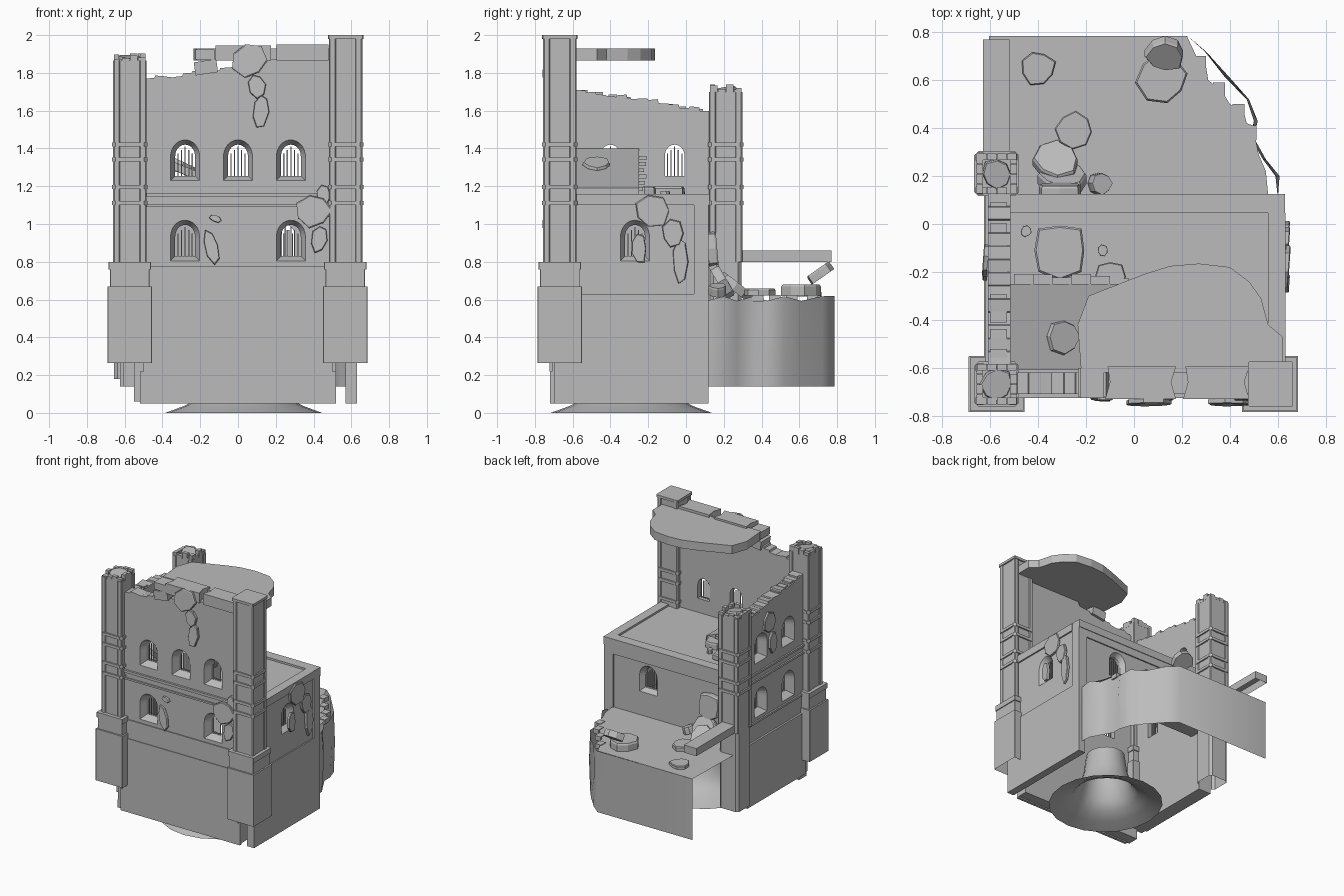
import bpy, bmesh, math, random
from mathutils import Matrix, Vector, Euler

if "Cube" in bpy.data.objects:
    bpy.data.objects.remove(bpy.data.objects["Cube"])

random.seed(4)
stone = bpy.data.materials.new("grey_stone")
stone.diffuse_color = (0.5, 0.5, 0.5, 1)
stone.use_nodes = True
stone.node_tree.nodes["Principled BSDF"].inputs["Base Color"].default_value = stone.diffuse_color


def finish(name, bm, normals=True):
    if normals:
        bmesh.ops.recalc_face_normals(bm, faces=bm.faces)
    me = bpy.data.meshes.new(name)
    bm.to_mesh(me)
    bm.free()
    me.materials.append(stone)
    ob = bpy.data.objects.new(name, me)
    bpy.context.collection.objects.link(ob)
    return ob


def to_axis(axis, u, v, w):
    return {'x': (w, u, v), 'y': (u, w, v), 'z': (u, v, w)}[axis]


def loft(name, rings, caps=(True, True)):
    """Skin a stack of equal-length point loops."""
    bm = bmesh.new()
    vs = [[bm.verts.new(p) for p in r] for r in rings]
    n = len(rings[0])
    for a, b in zip(vs, vs[1:]):
        for i in range(n):
            bm.faces.new((a[i], a[(i + 1) % n], b[(i + 1) % n], b[i]))
    if caps[0]:
        bm.faces.new(vs[0])
    if caps[1]:
        bm.faces.new(vs[-1])
    return finish(name, bm)


def prism(name, pts, axis, w0, w1, caps=(True, True)):
    return loft(name, [[to_axis(axis, u, v, w) for u, v in pts] for w in (w0, w1)], caps)


def box(name, x0, x1, y0, y1, z0, z1, caps=(True, True)):
    return prism(name, [(x0, y0), (x1, y0), (x1, y1), (x0, y1)], 'z', z0, z1, caps)


def rock(name, loc, r, h, rot=(0, 0, 0), n=8, sy=1.0):
    """Irregular flat stone, thickness h, with a slightly worn upper rim."""
    m = Matrix.Translation(loc) @ Euler([math.radians(a) for a in rot]).to_matrix().to_4x4()
    k = [random.uniform(.82, 1.05) for _ in range(n)]
    ring = lambda s, z: [m @ Vector((r * s * q * math.cos(math.tau * i / n),
                                     r * s * sy * q * math.sin(math.tau * i / n), z)) for i, q in enumerate(k)]
    return loft(name, [ring(1, -h / 2), ring(1, h * .3), ring(.93, h / 2)])


def arch(c, z0, w, h, n=8):
    """Pointed window outline."""
    s = h - w * .62
    pts = [(c - w / 2, z0), (c + w / 2, z0)]
    right = [(c + w / 2 * math.cos(t), z0 + s + w * .62 * math.sin(t) ** .9)
             for t in [math.pi / 2 * i / n for i in range(n + 1)]]
    return pts + right + [(2 * c - u, v) for u, v in reversed(right[:-1])]


def window(wall, axis, c, z0, outer, inner):
    """Cut a splayed arched opening and fit it with bars."""
    d = inner - outer
    big, small = arch(c, z0, .155, .215), arch(c, z0 + .025, .105, .165)
    stations = [(big, outer - d * .2), (big, outer), (small, outer + d * .55), (small, inner + d * .2)]
    cut = loft("window_cutter", [[to_axis(axis, u, v, w) for u, v in p] for p, w in stations])
    mod = wall.modifiers.new("window", 'BOOLEAN')
    mod.object, mod.operation, mod.solver = cut, 'DIFFERENCE', 'EXACT'
    bpy.context.view_layer.objects.active = wall
    bpy.ops.object.modifier_apply(modifier=mod.name)
    bpy.data.objects.remove(cut)
    m = outer + d * .7
    for i in range(5):
        u = c + (i - 2) * .019
        top = z0 + .18 - abs(i - 2) * .018
        prism("window_bar", [(u - .003, z0 + .02), (u + .003, z0 + .02), (u + .003, top), (u - .003, top)],
              axis, m - .003, m + .003)


def ragged(u0, z0, u1, z1, n):
    """Broken stepped masonry edge."""
    pts = []
    for i in range(n):
        z = z0 + (z1 - z0) * i / n + random.uniform(-.012, .012)
        pts += [(u0 + (u1 - u0) * i / n, z), (u0 + (u1 - u0) * (i + .92) / n, z + random.uniform(-.006, .006))]
    return pts


# front wall with five windows
front = prism("front_wall", [(-.55, .06), (.52, .06), (.52, 1.87), (.02, 1.87)]
              + ragged(0, 1.84, -.54, 1.75, 11), 'y', -.71, -.62)
for c, z in [(-.28, 1.23), (0, 1.23), (.28, 1.23), (-.28, .805), (.28, .805)]:
    window(front, 'y', c, z, -.71, -.62)
box("front_plinth", -.52, .52, -.72, -.70, .05, .22)
box("front_lower_facing", -.5, .5, -.722, -.70, .22, .63)
box("front_mid_facing", -.5, .5, -.717, -.70, .63, .77)
for z, h, o in [(.765, .012, .008), (1.09, .014, .01), (1.145, .02, .016)]:
    box("front_ledge", -.5, .5, -.71 - o, -.70, z, z + h)

# left wall
left = prism("left_wall", [(.13, .14), (-.64, .14)] + ragged(-.64, 1.71, .13, 1.6, 14), 'x', -.61, -.515)
for c, z in [(-.4, 1.23), (-.06, 1.23), (-.4, .805), (-.06, .805)]:
    window(left, 'x', c, z, -.61, -.515)
box("left_lower_facing", -.625, -.60, -.6, .13, .14, .63)
for z in (.765, 1.09, 1.145):
    box("left_ledge", -.622, -.60, -.6, .13, z, z + .016)
for i in range(9):
    y = -.56 + i * .075
    box("left_wall_loose_stone", -.6, -.53, y, y + random.uniform(.03, .06), 1.55, 1.71 - i * .0125)

# right wall with framed panel and window
right = box("right_wall", .55, .62, -.64, .12, .6, 1.1)
window(right, 'x', -.27, .805, .62, .55)
box("right_lower_wall", .57, .63, -.7, .12, .05, .63)
box("right_pier", .57, .63, .042, .12, .63, 1.1)

# back wall above the terrace
back = box("back_wall", -.52, .6, .045, .11, .62, 1.1)
for c in (.25,):
    window(back, 'y', c, .805, .11, .045)
box("back_top_frame", -.52, .63, .09, .12, 1.04, 1.1)

# roof floor with raised rim
box("roof_floor", -.53, .6, -.64, .1, 1.09, 1.145)
box("roof_rim_back", -.53, .63, .045, .125, 1.1, 1.16)
box("roof_rim_right", .56, .632, -.62, .045, 1.1, 1.16)

# fallen slab leaning on the left wall
prism("fallen_slab", [(-.515, 1.36), (-.515, 1.4), (0, 1.19), (0, 1.14)], 'y', -.61, -.25)
for i in range(6):
    x = -.5 + i * .08
    box("fallen_slab_broken_edge", x, x + .08, -.26, -.2 - random.uniform(0, .03), 1.34 - i * .033, 1.36 - i * .033)

# remaining piece of the upper roof
slab = [(-.22, -.62), (-.235, -.42), (-.19, -.3), (-.05, -.245), (.04, -.21), (.15, -.175), (.27, -.165),
        (.4, -.18), (.48, -.24), (.53, -.31), (.56, -.42), (.62, -.47), (.62, -.62)]
prism("upper_roof", slab, 'z', 1.865, 1.93)
for x0, x1, z1 in [(-.12, .175, 1.945), (.205, .48, 1.95)]:
    prism("cornice_stone", [(x0, -.73), (x1, -.73), (x1 - .02, -.66), (x1, -.595), (x0 + .01, -.595), (x0 + .02, -.66)],
          'z', 1.865, z1)
box("cornice_stone", -.225, -.125, -.725, -.6, 1.87, 1.925)
loose = box("slipping_cornice_stone", -.06, .06, -.06, .06, -.035, .035)
loose.location, loose.rotation_euler = (-.17, -.66, 1.83), (0, -.15, 0)


def square(cx, cy, r, c=.018):
    p = [(r, r - c), (r - c, r)]
    out = []
    for q in range(4):
        for u, v in p:
            for _ in range(q):
                u, v = -v, u
            out.append((cx + u, cy + v))
    return out


def tower(name, cx, cy, bottom, top, broken):
    prism(name + "_shaft", square(cx, cy, .083), 'z', bottom, top, (False, True))
    for s in (-1, 1):  # raised corner strips
        for t in (-1, 1):
            prism(name + "_corner_strip", square(cx + s * .069, cy + t * .069, .019, .006), 'z', .8, top)
    for z in (1.10, 1.185, 1.33, 1.41):
        prism(name + "_ring", square(cx, cy, .094), 'z', z, z + .022)
    if broken:
        for s in (-1, 1):
            for i in range(4):
                a = -.083 + i * .042
                h = top + random.uniform(.005, .04)
                box(name + "_rubble_edge", cx + a, cx + a + .04, cy + s * .07 - .014, cy + s * .07 + .014, top - .01, h)
                h = top + random.uniform(.005, .04)
                box(name + "_rubble_edge", cx + s * .07 - .014, cx + s * .07 + .014, cy + a, cy + a + .04, top - .01, h)
        rock(name + "_rubble_core", (cx, cy, top), .07, .04, (8, 6, 0))
    else:
        prism(name + "_cap", square(cx, cy, .094, .005), 'z', top, top + .02)


tower("front_right_tower", .57, -.668, .5, 1.98, False)
tower("front_left_tower", -.573, -.668, .5, 1.865, True)
tower("back_left_tower", -.573, .21, .18, 1.70, True)
for cx in (-.573, .568):
    prism("tower_base", square(cx, -.668, .117, .002), 'z', .265, .67, (False, True))
    prism("tower_base_neck", square(cx, -.668, .105, .002), 'z', .67, .76)
    prism("tower_base_cap", square(cx, -.668, .112, .002), 'z', .76, .8)

# rear terrace: paved top and thin curved retaining wall
edge = [(.22, .785), (.26, .7), (.3, .66), (.31, .6), (.37, .55), (.4, .5), (.46, .46), (.47, .42),
        (.5, .41), (.51, .34), (.52, .29), (.55, .22), (.56, .12)]
bm = bmesh.new()
bm.faces.new([bm.verts.new((x, y, .62)) for x, y in [(-.62, .1), (.56, .1)] + edge[::-1] + [(-.605, .785)]])
finish("terrace_top", bm)
curve = [(-.605, .785), (.22, .787), (.3, .72), (.4, .61), (.47, .52), (.5, .43), (.5, .36), (.55, .27), (.59, .2),
         (.6, .11)]
bm = bmesh.new()
cols = []
for i, (x, y) in enumerate(curve):
    bulge = .02 * math.sin(i * 1.7) if 1 < i < 9 else 0
    zt = .62 if i < 2 else .605 + .012 * (-1) ** i
    cols.append([bm.verts.new((x + bulge * k, y, z)) for z, k in ((.14, 0), (.38, 1), (zt, 0))])
for a, b in zip(cols, cols[1:]):
    for j in range(2):
        bm.faces.new((b[j], a[j], a[j + 1], b[j + 1])).smooth = True
finish("terrace_retaining_wall", bm, False)
for x, y in [(.28, .67), (.36, .56), (.44, .47), (.49, .38)]:
    box("terrace_edge_stone", x - .03, x + .02, y - .03, y + .03, .59, .625)
box("terrace_beam", -.63, -.52, .28, .77, .8, .86, (False, True))

# flared foundation funnel
rings = []
for r, z in [(.415, 0), (.32, .035), (.24, .075), (.19, .14), (.16, .25), (.14, .4)]:
    rings.append([(.03 + r * math.cos(math.tau * i / 20), -.29 + r * 1.03 * math.sin(math.tau * i / 20), z)
                  for i in range(20)])
funnel = loft("foundation_funnel", rings, (False, True))
for f in funnel.data.polygons[:-1]:
    f.use_smooth = True

# rubble on the terrace and the roof floor: place, radius, thickness, tilt
for loc, r, h, rot in [
        ((-.4, .65, .63), .075, .03, (0, 0, 20)), ((.12, .61, .65), .115, .06, (0, 0, 10)),
        ((.13, .71, .74), .085, .05, (35, 0, 0)), ((-.25, .39, .64), .08, .035, (0, 0, 40)),
        ((-.32, .26, .67), .1, .05, (-38, 0, 0)), ((-.3, .19, .7), .105, .05, (-60, 0, 0)),
        ((-.31, .14, .87), .105, .05, (-85, 0, 0)), ((-.14, .17, .65), .05, .05, (0, 20, 0)),
        ((-.31, -.11, 1.175), .125, .045, (0, 0, 0)), ((-.1, -.22, 1.17), .07, .05, (0, 0, 0)),
        ((-.3, -.47, 1.3), .08, .06, (0, 25, 0)), ((-.45, -.03, 1.16), .025, .03, (0, 0, 30)),
        ((-.13, -.11, 1.16), .025, .03, (0, 0, 60))]:
    rock("rubble_stone", loc, r, h, rot)

# flaking patches on the front: x, z, width, stretch, tilt
for x, z, r, s, t in [(.06, 1.865, .1, .95, 0), (.4, 1.07, .1, .95, 0), (.12, 1.6, .045, 2.2, 8),
                      (.1, 1.73, .05, 1.4, -10), (-.14, .88, .04, 2.4, -15), (.43, .92, .045, 1.7, 10),
                      (.45, 1.15, .04, 1.5, 0), (-.12, 1.03, .035, .6, 20)]:
    rock("front_flake", (x, -.725 if r < .09 else -.745, z), r, .02, (86, t, 0), 7, s)
# flaking patches on the right and left: y, z, width, stretch
for y, z, r, s in [(-.18, 1.07, .1, .95), (-.25, .87, .045, 2.0), (-.03, .8, .042, 3.0), (-.07, .95, .06, 1.3)]:
    rock("right_flake", (.638, y, z), r, .02, (90, 0, 86), 7, s)
for y, z, r, s in [(-.15, 1.5, .07, 1.2), (-.19, 1.33, .045, 2.0)]:
    rock("left_flake", (-.62, y, z), r, .02, (90, 0, -94), 7, s)
